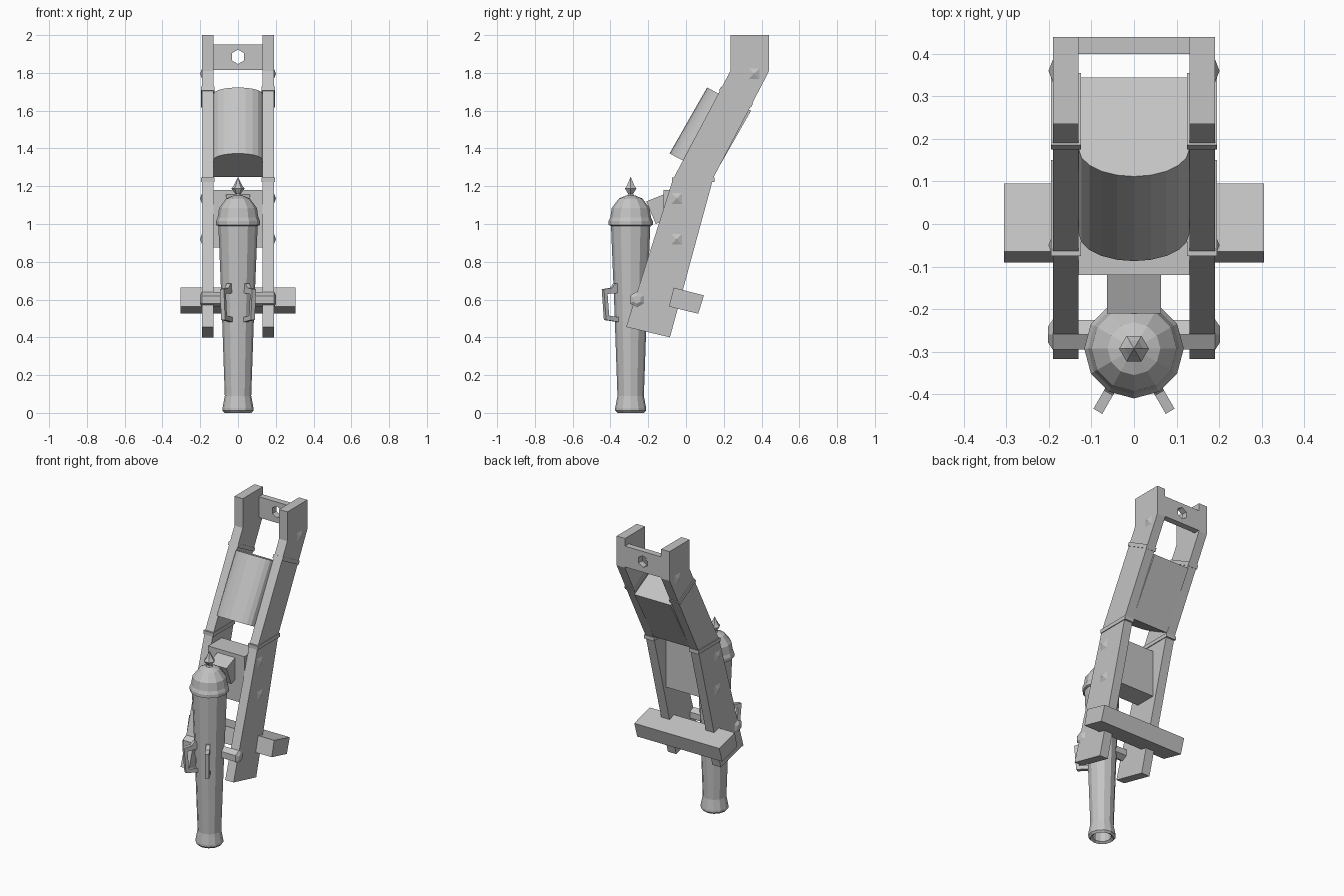
import bpy, bmesh, math
from mathutils import Vector, Matrix

cube = bpy.data.objects.get("Cube")
if cube:
    bpy.data.objects.remove(cube, do_unlink=True)

mat = bpy.data.materials.new("plain_grey")
mat.use_nodes = True
GREY = (0.55, 0.55, 0.55, 1)
mat.diffuse_color = GREY
mat.node_tree.nodes["Principled BSDF"].inputs["Base Color"].default_value = GREY


def finish(name, bm):
    """Turn a bmesh into a flat-shaded object."""
    bmesh.ops.recalc_face_normals(bm, faces=bm.faces)
    mesh = bpy.data.meshes.new(name)
    bm.to_mesh(mesh)
    bm.free()
    mesh.materials.append(mat)
    obj = bpy.data.objects.new(name, mesh)
    bpy.context.collection.objects.link(obj)
    return obj


def prism(name, outline, depth, place):
    """Extrude a 2D outline; place maps (a, b, t) to a 3D point."""
    bm = bmesh.new()
    lo, hi = ([bm.verts.new(place(a, b, t)) for a, b in outline] for t in depth)
    bm.faces.new(lo)
    bm.faces.new(hi)
    n = len(outline)
    for i in range(n):
        j = (i + 1) % n
        bm.faces.new((lo[i], lo[j], hi[j], hi[i]))
    return finish(name, bm)


def side_prism(name, outline, x0, x1):
    return prism(name, outline, (x0, x1), lambda y, z, x: (x, y, z))


def lathe(name, profile, sides, centre, matrix=Matrix(), phase=0):
    """Revolve (radius, height) pairs; zero radius closes to a point."""
    bm = bmesh.new()
    rings = []
    for r, h in profile:
        count = sides if r else 1
        ring = []
        for i in range(count):
            a = phase + math.tau * i / sides
            p = Vector((r * math.cos(a), r * math.sin(a), h))
            ring.append(bm.verts.new(Vector(centre) + matrix @ p))
        rings.append(ring)
    for a, b in zip(rings, rings[1:]):
        for i in range(sides):
            j = (i + 1) % sides
            quad = [a[i % len(a)], a[j % len(a)], b[j % len(b)], b[i % len(b)]]
            bm.faces.new(list(dict.fromkeys(quad)))
    return finish(name, bm)


def strap(name, front, back, x0, x1, half=0.012, lip=0.005):
    """Thin band around a cheek, running from front point to back point."""
    f, b = Vector(front), Vector(back)
    d = (b - f).normalized()
    n = Vector((-d.y, d.x)) * half
    f, b = f - d * lip, b + d * lip
    side_prism(name, [f - n, b - n, b + n, f + n], x0 - lip, x1 + lip)


# Carriage cheeks with straps and bolts
INNER, OUTER = 0.13, 0.19
CHEEK = [(0.235, 2.0), (0.44, 2.0), (0.44, 1.81), (0.145, 1.245),
         (-0.085, 0.40), (-0.317, 0.455), (-0.07, 1.235), (0.235, 1.81)]
for side, s in (("left", 1), ("right", -1)):
    x0, x1 = sorted((s * INNER, s * OUTER))
    side_prism(side + "_cheek", CHEEK, x0, x1)
    strap(side + "_upper_strap", (0.185, 1.715), (0.345, 1.63), x0, x1)
    strap(side + "_lower_strap", (-0.07, 1.235), (0.145, 1.235), x0, x1)
    outward = Matrix.Rotation(s * math.pi / 2, 3, 'Y')
    for i, (y, z) in enumerate([(0.36, 1.795), (-0.05, 1.135), (-0.05, 0.92)]):
        lathe(f"{side}_bolt_{i + 1}", [(0.04, 0), (0, 0.011)], 4,
              (s * OUTER, y, z), outward, math.pi / 4)
    lathe(side + "_trunnion_cap", [(0.042, 0), (0.022, 0.012), (0, 0.012)], 6,
          (s * OUTER, -0.26, 0.6), outward)

# Cross pieces joining the cheeks
side_prism("axle_beam", [(-0.065, 0.663), (0.095, 0.622), (0.065, 0.525), (-0.09, 0.563)],
           -0.305, 0.305)
side_prism("front_transom", [(-0.12, 0.875), (0.02, 0.875), (0.02, 1.18), (-0.12, 1.18)],
           -INNER, INNER)
side_prism("elevation_wedge", [(-0.21, 1.12), (-0.11, 1.16), (-0.06, 1.04), (-0.16, 1.0)],
           -0.064, 0.064)

# Rear transom with a hexagonal through hole
bm = bmesh.new()
for y in (0.40, 0.44):
    outer = [bm.verts.new((x, y, z)) for x, z in
             ((INNER, 1.815), (INNER, 1.95), (-INNER, 1.95), (-INNER, 1.815))]
    inner = [bm.verts.new((0.038 * math.sin(a), y, 1.885 + 0.038 * math.cos(a)))
             for a in (math.tau * i / 6 for i in range(6))]
    edges = [bm.edges.new((loop[i - 1], loop[i])) for loop in (outer, inner)
             for i in range(len(loop))]
    bmesh.ops.triangle_fill(bm, edges=edges, use_beauty=True)
    if y == 0.40:
        first = (outer, inner)
for a, b in zip(first, (outer, inner)):
    for i in range(len(a)):
        bm.faces.new((a[i - 1], a[i], b[i], b[i - 1]))
finish("rear_transom", bm)

# Rounded bed block, leaning with the upper cheeks
along = Vector((0, 0.495, 0.869))
out = Vector((0, -0.883, 0.469))
base = Vector((0, 0.145, 1.25))
arc = [(INNER * math.sin(a), 0.19 + 0.073 * math.cos(a))
       for a in (math.pi / 2 * i / 5 for i in range(-5, 6))]
prism("bed_block", [(-INNER, 0)] + arc + [(INNER, 0)], (0, 0.402),
      lambda x, h, t: base + Vector((x, 0, 0)) + out * h + along * t)

# Barrel, muzzle down, with hollow bore
AXIS_Y = -0.293
lathe("barrel", [(0, 0.15), (0.055, 0.15), (0.055, 0.01), (0.07, 0), (0.082, 0.012),
                 (0.082, 0.025), (0.07, 0.09), (0.086, 0.55), (0.104, 0.99),
                 (0.117, 0.995), (0.117, 1.015), (0.108, 1.035), (0.1, 1.085),
                 (0.062, 1.135), (0.026, 1.15), (0, 1.152)], 12, (0, AXIS_Y, 0))
lathe("breech_knob", [(0.024, 1.145), (0.015, 1.16), (0.035, 1.187), (0.022, 1.205),
                      (0, 1.25)], 6, (0, AXIS_Y, 0))
lathe("trunnion", [(0, -OUTER), (0.04, -OUTER), (0.04, OUTER), (0, OUTER)], 6,
      (0, -0.26, 0.6), Matrix.Rotation(math.pi / 2, 3, 'Y'))

# Lifting handles, splayed either side of the barrel front
HANDLE = [(0.07, 0.685), (0.10, 0.685), (0.12, 0.662), (0.17, 0.655), (0.157, 0.492),
          (0.07, 0.48), (0.07, 0.505), (0.138, 0.515), (0.148, 0.63), (0.07, 0.635)]
for side, s in (("left", 1), ("right", -1)):
    ang = math.radians(30) * s
    radial = Vector((math.sin(ang), -math.cos(ang), 0))
    tangent = Vector((math.cos(ang), math.sin(ang), 0))
    prism(side + "_handle", HANDLE, (-0.012, 0.012),
          lambda r, z, t: Vector((0, AXIS_Y, z)) + radial * r + tangent * t)
